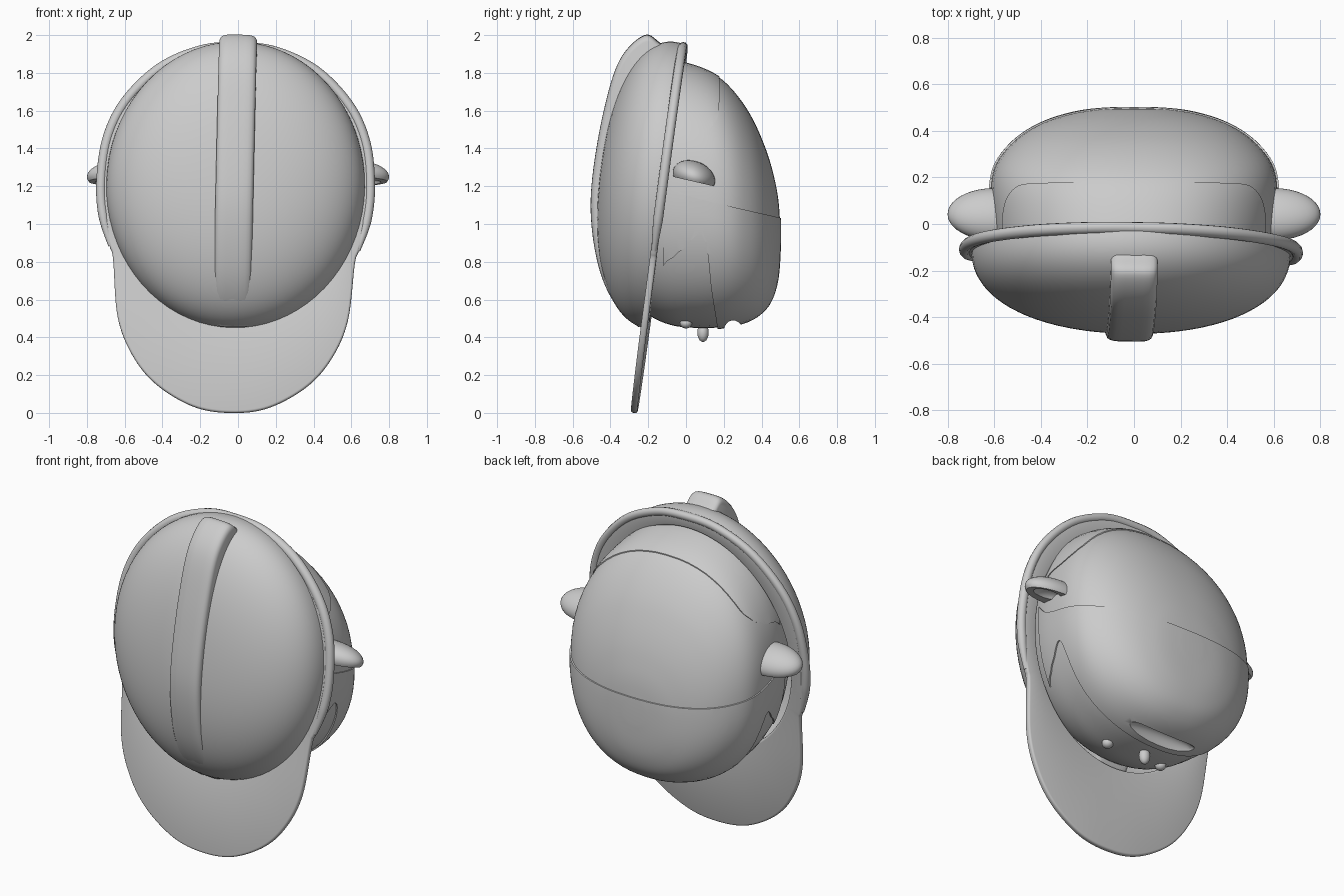
import bpy, bmesh, math
from mathutils import Vector

if "Cube" in bpy.data.objects:
    bpy.data.objects.remove(bpy.data.objects["Cube"])


def spow(v, e):
    return math.copysign(abs(v) ** e, v)


def make(name, bm, angle=40):
    bmesh.ops.recalc_face_normals(bm, faces=bm.faces)
    me = bpy.data.meshes.new(name)
    bm.to_mesh(me)
    bm.free()
    ob = bpy.data.objects.new(name, me)
    bpy.context.collection.objects.link(ob)
    smooth(ob, angle)
    return ob


def select(ob):
    bpy.ops.object.select_all(action='DESELECT')
    ob.select_set(True)
    bpy.context.view_layer.objects.active = ob


def smooth(ob, angle=40):
    select(ob)
    bpy.ops.object.shade_smooth_by_angle(angle=math.radians(angle))


def modify(ob, kind, **settings):
    m = ob.modifiers.new(kind.lower(), kind)
    for k, v in settings.items():
        setattr(m, k, v)
    select(ob)
    bpy.ops.object.modifier_apply(modifier=m.name)


def boolean(ob, cutter, op):
    cutter.hide_render = True
    modify(ob, 'BOOLEAN', object=cutter, operation=op, solver='EXACT')
    bpy.data.objects.remove(cutter)
    smooth(ob)


def spline(pts, closed=False, steps=8):
    """Catmull-Rom curve through points."""
    n, out = len(pts), []
    get = lambda i: Vector(pts[i % n] if closed else pts[max(0, min(n - 1, i))])
    for i in range(n if closed else n - 1):
        a, b, c, d = (get(i + k) for k in (-1, 0, 1, 2))
        for s in range(steps):
            t = s / steps
            out.append(0.5 * (2 * b + (c - a) * t + (2 * a - 5 * b + 4 * c - d) * t * t
                              + (3 * b - a - 3 * c + d) * t ** 3))
    if not closed:
        out.append(get(n - 1))
    return out


def loft(bm, rings, caps=(True, True)):
    loops = [[bm.verts.new(p) for p in r] for r in rings]
    n = len(loops[0])
    for a, b in zip(loops, loops[1:]):
        for i in range(n):
            j = (i + 1) % n
            bm.faces.new((a[i], a[j], b[j], b[i]))
    for use, l in zip(caps, (loops[0], loops[-1])):
        if use:
            bm.faces.new(l)


def prism(name, pts, half):
    """Side (y, z) profile extruded along x."""
    bm = bmesh.new()
    loft(bm, [[(x, p[0], p[1]) for p in pts] for x in (-half, half)])
    return make(name, bm)


def ellipsoid(name, loc, size, seg=40, slant=0.0):
    bm = bmesh.new()
    bmesh.ops.create_uvsphere(bm, u_segments=seg, v_segments=seg // 2, radius=1)
    for v in bm.verts:
        v.co = Vector(v.co[i] * size[i] + loc[i] for i in range(3))
        v.co.z -= slant * (v.co.y - loc[1])
    return make(name, bm)


def plane_y(z):
    return -0.275 + 0.133 * z


# ---------- helmet: dome leans along the tilted brim's axis ----------
hat = []
N = 72
bm = bmesh.new()
rings = []
for k in range(25):
    t = math.radians(89.5 * k / 24)
    r, h = math.cos(t) ** (2 / 2.25), 0.335 * math.sin(t) ** (2 / 2.25)
    ring = []
    for i in range(N):
        a = math.tau * i / N
        z = 1.2 + 0.755 * r * math.sin(a)
        ring.append((0.685 * r * math.cos(a), plane_y(z) - h, z + 0.3 * h))
    rings.append(ring)
loft(bm, rings, (False, True))
dome = make("helmet_dome", bm)
modify(dome, 'SOLIDIFY', thickness=0.025, offset=-1)
smooth(dome)
hat.append(dome)

# raised centre ridge, rounded towards its sides
outer = spline([(-0.04, 1.91), (-0.13, 1.955), (-0.22, 2.0), (-0.35, 1.87), (-0.435, 1.6),
                (-0.495, 1.25), (-0.5, 1.0), (-0.455, 0.75), (-0.37, 0.57), (-0.25, 0.455)])
inner = [Vector((-0.18, 0.55)), Vector((-0.1, 1.85))]
bm = bmesh.new()
rings = []
for x, s in ((-0.1, 0.93), (-0.094, 0.965), (-0.082, 0.985), (-0.064, 0.996), (-0.04, 1),
             (0.04, 1), (0.064, 0.996), (0.082, 0.985), (0.094, 0.965), (0.1, 0.93)):
    rings.append([(x, -0.1 + (p[0] + 0.1) * s, 1.2 + (p[1] - 1.2) * (0.4 + 0.6 * s))
                  for p in outer + inner])
loft(bm, rings)
hat.append(make("helmet_ridge", bm, 55))

# brim plate with head opening
low = [(0.0, 0.0), (0.2, 0.03), (0.4, 0.145), (0.53, 0.3), (0.61, 0.5), (0.64, 0.8)]
top = [(0.66, 0.87), (0.71, 1.03), (0.725, 1.22), (0.695, 1.45), (0.6, 1.65),
       (0.42, 1.83), (0.2, 1.93), (0.0, 1.95)]
right = low + top
outline = spline(right + [(-x, z) for x, z in right[-2:0:-1]], True)
hole = []
for p in outline:
    a = math.atan2((p[1] - 1.18) / 0.69, p[0] / 0.62)
    hole.append((0.62 * math.cos(a), 1.18 + 0.69 * math.sin(a)))
bm = bmesh.new()
loft(bm, [[(x, plane_y(z), z) for x, z in l] for l in (outline, hole)], (False, False))
brim = make("helmet_brim", bm)
modify(brim, 'SOLIDIFY', thickness=0.035, offset=0)
modify(brim, 'BEVEL', width=0.012, segments=3, limit_method='ANGLE', angle_limit=math.radians(60))
smooth(brim)
hat.append(brim)

# rounded rim around the upper brim
path = spline(top + [(-x, z) for x, z in top[-2::-1]])
bm = bmesh.new()
rings = []
for i, p in enumerate(path):
    d = (path[min(i + 1, len(path) - 1)] - path[max(i - 1, 0)]).normalized()
    rad = 0.026 * min(1, 0.5 + min(i, len(path) - 1 - i) / 16)
    ring = []
    for k in range(12):
        a = math.tau * k / 12
        q = p + Vector((d.y, -d.x)) * rad * (math.cos(a) - 0.5)
        ring.append((q.x, plane_y(q.y) + rad * math.sin(a), q.y))
    rings.append(ring)
loft(bm, rings)
hat.append(make("helmet_rim", bm))

for ob in hat:  # the helmet sits very slightly askew
    ob.rotation_euler = (0, 0.02, -0.015)
    ob.location.x = -0.035


# ---------- head ----------
def head_shape(name, scale=1.0):
    ys = [-0.3, -0.2, -0.08, 0.05, 0.17, 0.26, 0.34, 0.40, 0.445, 0.475, 0.49, 0.497]
    lo = [0.62, 0.52, 0.465, 0.45, 0.452, 0.468, 0.495, 0.535, 0.59, 0.67, 0.76, 0.88]
    hi = [1.74, 1.82, 1.86, 1.835, 1.78, 1.695, 1.58, 1.455, 1.33, 1.21, 1.12, 1.03]
    wd = [0.49, 0.55, 0.59, 0.61, 0.614, 0.59, 0.53, 0.455, 0.365, 0.265, 0.175, 0.07]
    rows = spline([Vector(r) for r in zip(ys, lo, hi, wd)], steps=4)
    bm = bmesh.new()
    rings = []
    for y, a, b, w in rows:
        rings.append([(w * scale * spow(math.cos(t), 0.9),
                       0.02 + (y - 0.02) * scale,
                       1.15 + ((a + b) / 2 + (b - a) / 2 * spow(math.sin(t), 0.9) - 1.15) * scale)
                      for t in (math.tau * i / 64 for i in range(64))])
    loft(bm, rings)
    return make(name, bm)


def mouth_cutter():
    return ellipsoid("mouth_cutter", (0, 0.245, 0.46), (0.27, 0.045, 0.055))


head = head_shape("head")
boolean(head, mouth_cutter(), 'DIFFERENCE')

# beard shell with open face area
beard = head_shape("beard", 1.012)
seam = spline([(-0.12, 1.25), (-0.06, 1.19), (0.0, 1.155), (0.12, 1.12), (0.6, 1.01)])
boolean(beard, prism("beard_region", seam + [Vector((0.6, 0.3)), Vector((-0.12, 0.3))], 1),
        'INTERSECT')
face = spline([(-0.13, 0.3), (-0.13, 0.73), (-0.06, 0.83), (0.0, 0.88), (0.07, 0.945),
               (0.11, 0.87), (0.135, 0.65), (0.17, 0.42), (0.17, 0.3)])
boolean(beard, prism("face_region", face, 1), 'DIFFERENCE')
boolean(beard, mouth_cutter(), 'DIFFERENCE')

# raised crown patch under the helmet edge
crown = head_shape("crown_patch", 1.008)
edge = spline([(-0.1, 1.4), (-0.05, 1.435), (0.06, 1.465), (0.14, 1.52), (0.175, 1.62), (0.175, 2.0)])
boolean(crown, prism("crown_region", edge + [Vector((-0.1, 2.0))], 1), 'INTERSECT')

# ears with hollow undersides, and eyes
for s, side in ((1, "right"), (-1, "left")):
    ear = ellipsoid(side + "_ear", (s * 0.6, 0.042, 1.25), (0.2, 0.112, 0.085), slant=0.2)
    under = [(-0.2, 1.28), (0.3, 1.165), (0.3, 1.0), (-0.2, 1.0)]
    boolean(ear, prism("ear_cutter", under, 1), 'DIFFERENCE')
    boolean(ear, ellipsoid("ear_hollow", (s * 0.67, 0.05, 1.21), (0.09, 0.065, 0.045), 24), 'DIFFERENCE')
    ellipsoid(side + "_eye", (s * 0.19, 0.0, 0.475), (0.032, 0.032, 0.028), 20)

# nose
ellipsoid("nose", (0, 0.09, 0.425), (0.033, 0.03, 0.05), 20)
